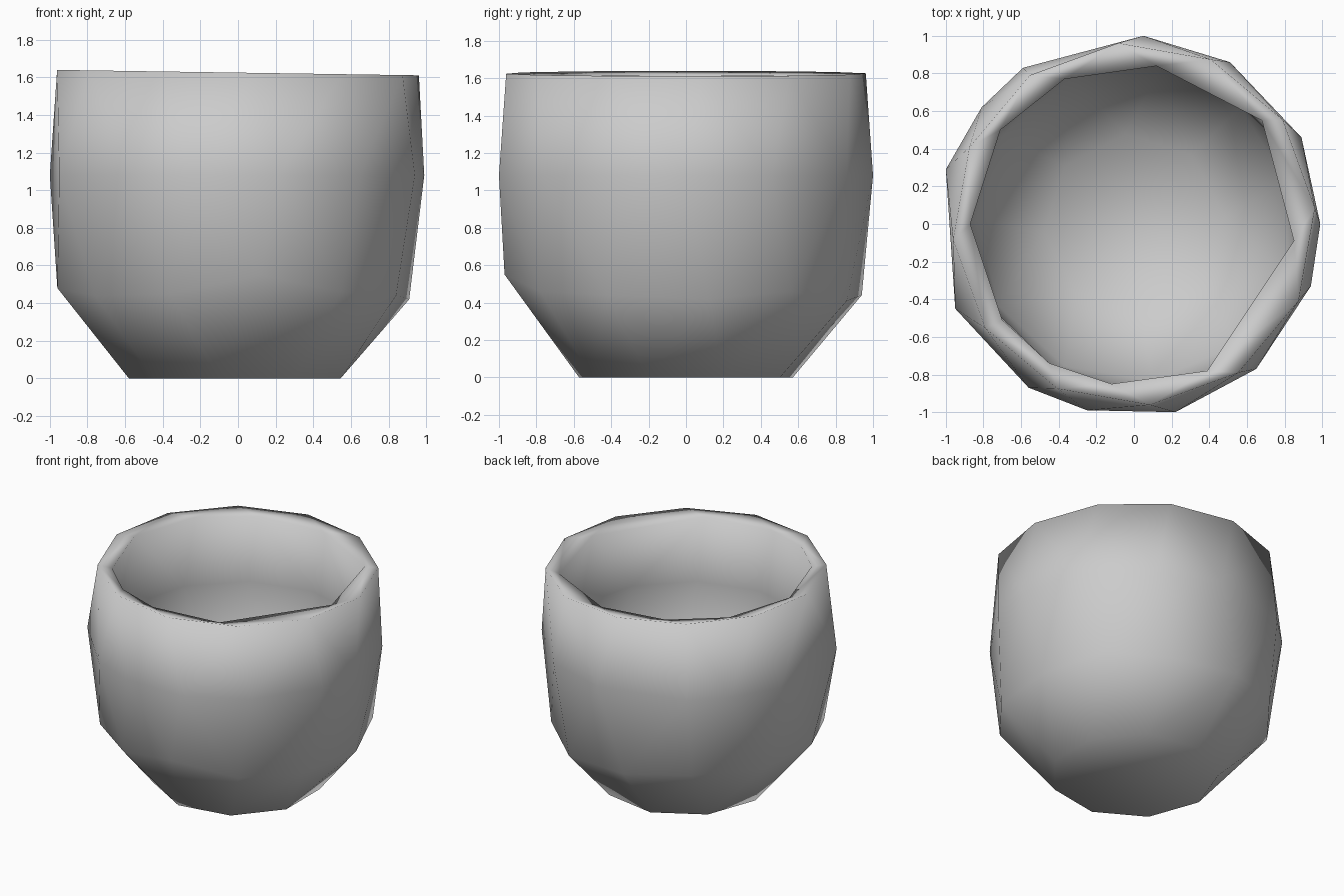
import bpy, bmesh, math

if "Cube" in bpy.data.objects:
    bpy.data.objects.remove(bpy.data.objects["Cube"])

# One loop of the pot: radius, height, side count, twist in degrees
BASE = (0.58, 0.0, 9, 20)
LOWER = [(0.91, 0.12, 0.42), (0.74, 0.56, 0.46), (0.38, 0.86, 0.41),
         (-0.13, 0.94, 0.44), (-0.58, 0.76, 0.48), (-0.90, 0.35, 0.46),
         (-0.96, -0.14, 0.48), (-0.76, -0.57, 0.44), (-0.36, -0.86, 0.45),
         (0.12, -0.97, 0.55), (0.55, -0.78, 0.46), (0.84, -0.42, 0.44)]
BELT = [(0.05, 1), (0.51, 0.86), (0.89, 0.46), (0.99, 0), (0.94, -0.33),
        (0.65, -0.77), (0.22, -1), (-0.25, -0.99), (-0.56, -0.87),
        (-0.95, -0.45), (-1, 0.29), (-0.81, 0.62), (-0.59, 0.83)]
RIM = (0.965, 1.625, 12, 5)
MOUTH = [(-0.37, 0.77), (0.12, 0.84), (0.68, 0.55), (0.85, -0.09),
         (0.39, -0.78), (-0.12, -0.85), (-0.45, -0.74), (-0.70, -0.51),
         (-0.87, 0.0), (-0.71, 0.50)]
INNER = [(0.88, 1.1, 12, 0), (0.84, 0.60, 11, 15), (0.48, 0.16, 8, 5)]

bm = bmesh.new()


def ang(v):
    return math.atan2(v.co.y, v.co.x) % math.tau


def loop(points):
    return sorted((bm.verts.new(p) for p in points), key=ang)


def ring(r, z, n, twist):
    t = math.radians(twist)
    return loop([(r * math.cos(t + math.tau * i / n),
                  r * math.sin(t + math.tau * i / n), z) for i in range(n)])


def zip_loops(a, b):
    """Triangle strip between two loops of different side counts."""
    def at(l, i):
        return ang(l[i % len(l)]) + math.tau * (i // len(l))
    i = j = 0
    while i < len(a) or j < len(b):
        va, vb = a[i % len(a)], b[j % len(b)]
        if j >= len(b) or (i < len(a) and at(a, i + 1) <= at(b, j + 1)):
            bm.faces.new((va, a[(i + 1) % len(a)], vb))
            i += 1
        else:
            bm.faces.new((va, b[(j + 1) % len(b)], vb))
            j += 1


# Outer wall, slightly tilted rim, mouth, then the hollow
loops = [ring(*BASE), loop(LOWER), loop([(x, y, 1.08) for x, y in BELT]), ring(*RIM)]
for v in loops[-1]:
    v.co.z -= 0.015 * v.co.x
loops.append(loop([(x, y, 1.605 - 0.015 * x) for x, y in MOUTH]))
loops += [ring(*i) for i in INNER]
for a, b in zip(loops, loops[1:]):
    zip_loops(a, b)

# Underside and inner floor
bm.faces.new(loops[0])
bm.faces.new(loops[-1])
bmesh.ops.recalc_face_normals(bm, faces=bm.faces)

mesh = bpy.data.meshes.new("round_pot")
bm.to_mesh(mesh)
bm.free()
mesh.shade_smooth()
pot = bpy.data.objects.new("round_pot", mesh)
bpy.context.collection.objects.link(pot)
